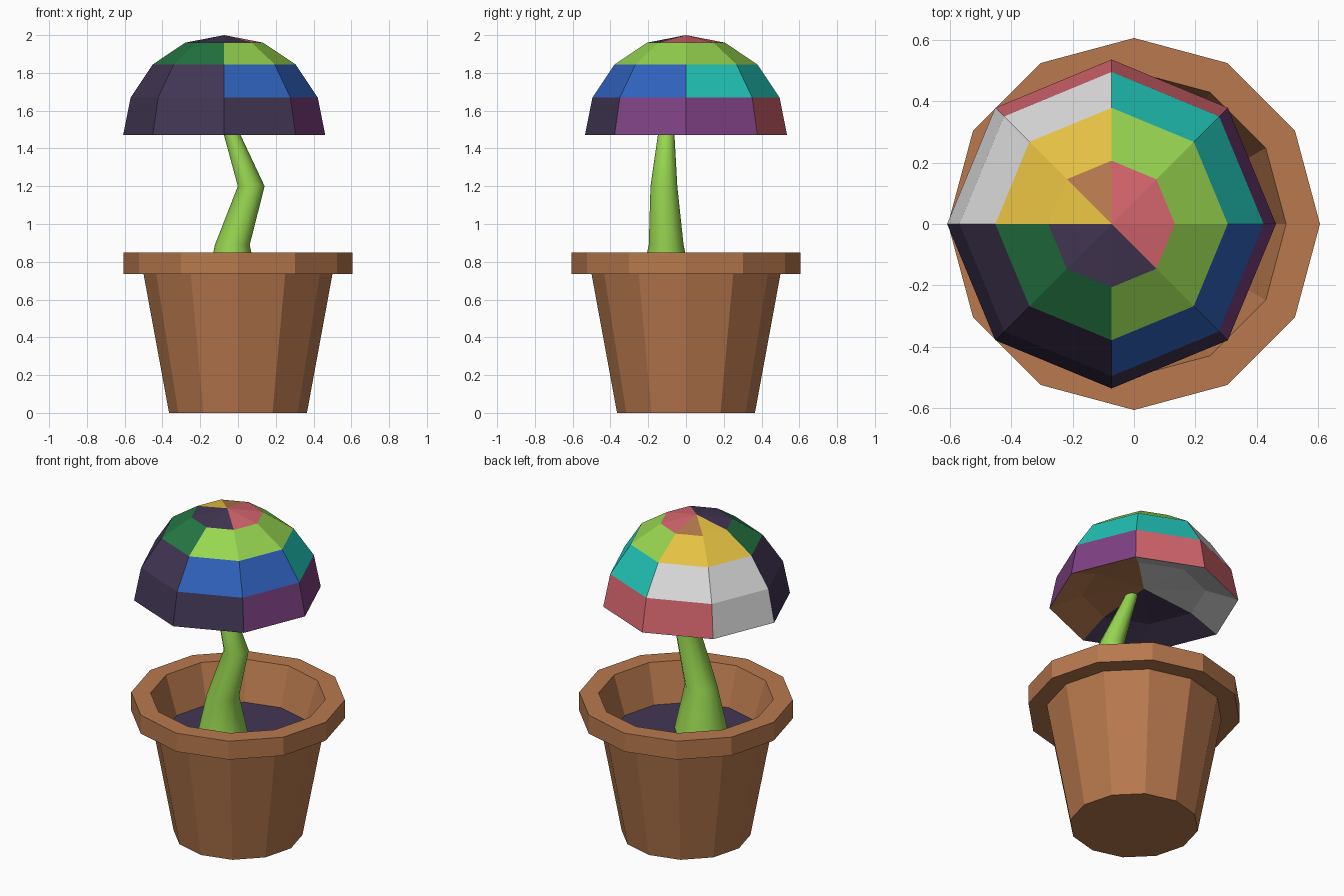
import bpy, bmesh, math

if "Cube" in bpy.data.objects:
    bpy.data.objects.remove(bpy.data.objects["Cube"])

def lin(c):
    c /= 255
    return c / 12.92 if c <= 0.04045 else ((c + 0.055) / 1.055) ** 2.4

COLOURS = {
    "terracotta": (184, 121, 78), "light_green": (151, 213, 80), "dark_green": (36, 118, 67),
    "blue": (48, 98, 190), "teal": (34, 196, 184), "white": (222, 222, 222),
    "yellow": (228, 192, 66), "coral": (214, 102, 110), "purple": (126, 65, 131),
    "dark_plum": (66, 54, 84),
}
MATS = {}
for name, rgb in COLOURS.items():
    m = bpy.data.materials.new(name)
    m.diffuse_color = (*[lin(c) for c in rgb], 1)
    m.use_nodes = True
    m.node_tree.nodes["Principled BSDF"].inputs["Base Color"].default_value = m.diffuse_color
    MATS[name] = m

def loft(name, rings, sides, mats, pick=None, cap_start=True, cap_end=True):
    """Rings of (x, y, z, radius) joined by quads; a radius of 0 makes a point.
    pick(band, sector) gives the colour name of each face."""
    bm = bmesh.new()
    loops = []
    for x, y, z, r in rings:
        if r == 0:
            loops.append([bm.verts.new((x, y, z))] * sides)
        else:
            loops.append([bm.verts.new((x + r * math.cos(math.tau * k / sides),
                                        y + r * math.sin(math.tau * k / sides), z))
                          for k in range(sides)])
    for b, (lo, hi) in enumerate(zip(loops, loops[1:])):
        for k in range(sides):
            n = (k + 1) % sides
            corners = list(dict.fromkeys([lo[k], lo[n], hi[n], hi[k]]))
            f = bm.faces.new(corners)
            if pick:
                f.material_index = mats.index(pick(b, k))
    if cap_start and rings[0][3]:
        bm.faces.new(loops[0][::-1])
    if cap_end and rings[-1][3]:
        bm.faces.new(loops[-1])
    bmesh.ops.recalc_face_normals(bm, faces=bm.faces)
    me = bpy.data.meshes.new(name)
    bm.to_mesh(me)
    bm.free()
    for m in mats:
        me.materials.append(MATS[m])
    ob = bpy.data.objects.new(name, me)
    bpy.context.collection.objects.link(ob)
    return ob

# Pot: outer wall, rim and inner wall in one profile
pot_profile = [(0.365, 0), (0.50, 0.735), (0.605, 0.735), (0.605, 0.85), (0.495, 0.85), (0.42, 0.61)]
loft("pot", [(0, 0, z, r) for r, z in pot_profile], 12, ["terracotta"])

# Soil: thin disc inside the pot
loft("soil", [(0, 0, 0.60, 0.417), (0, 0, 0.617, 0.421)], 12, ["dark_plum"])

# Stem: bent and tapered, smooth
stem = loft("stem", [(-0.03, -0.105, 0.612, 0.152), (-0.03, -0.105, 0.89, 0.092),
                     (0.07, -0.117, 1.20, 0.071), (-0.03, -0.105, 1.47, 0.044),
                     (-0.075, -0.10, 1.59, 0.034)], 12, ["light_green"])
for p in stem.data.polygons:
    p.use_smooth = len(p.vertices) == 4

# Cap: eight-sided dome with a patchwork of colours, one row per band
W, D, T, R, P = "white", "dark_plum", "terracotta", "coral", "purple"
G, F, Y, B, C = "light_green", "dark_green", "yellow", "blue", "teal"
under = [T, W, W, W, D, D, T, T]
bands = [under, under,
         [P, R, R, W, D, D, D, P],
         [C, C, W, W, D, D, B, B],
         [G, G, Y, Y, F, F, G, G],
         [R, R, T, Y, D, D, D, R]]
cap_profile = [(0, 1.57), (0.35, 1.54), (0.535, 1.47), (0.495, 1.67), (0.378, 1.845), (0.206, 1.96), (0, 2.0)]
loft("mushroom_cap", [(-0.073, 0, z, r) for r, z in cap_profile], 8, list(COLOURS),
     pick=lambda b, k: bands[b][k])
